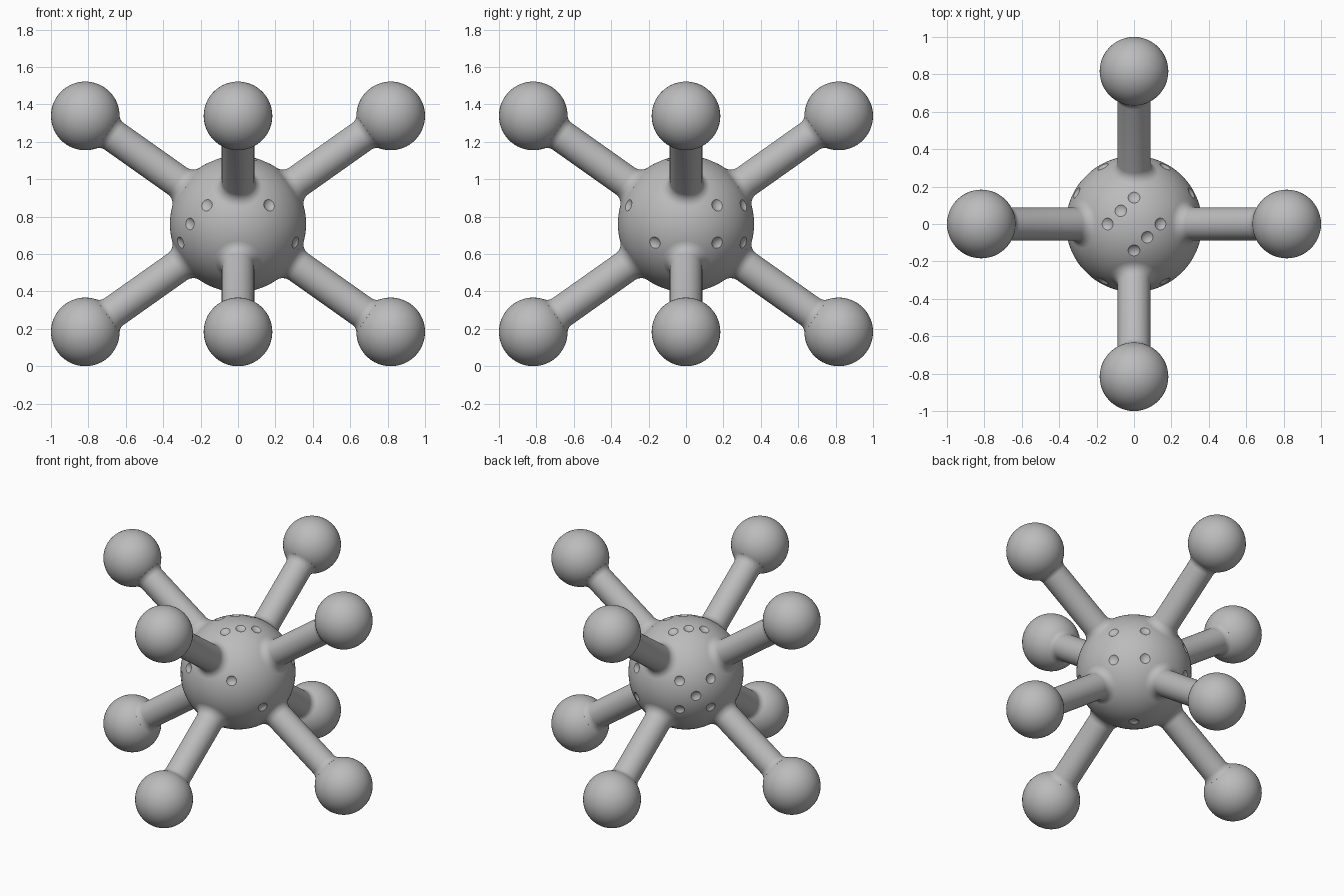
import bpy, bmesh
from math import sqrt, cos, sin, atan2, pi
from mathutils import Vector, Matrix

if "Cube" in bpy.data.objects:
    bpy.data.objects.remove(bpy.data.objects["Cube"], do_unlink=True)

CORE_R, BALL_R, ROD_R = 0.364, 0.1835, 0.0875
CENTRE = Vector((0, 0, 0.761))

grey = bpy.data.materials.new("plain grey")
grey.use_nodes = True
grey.diffuse_color = (0.5, 0.5, 0.5, 1)
grey.node_tree.nodes["Principled BSDF"].inputs["Base Color"].default_value = (0.5, 0.5, 0.5, 1)


def add_object(name, bm):
    mesh = bpy.data.meshes.new(name)
    bm.to_mesh(mesh)
    bm.free()
    mesh.materials.append(grey)
    obj = bpy.data.objects.new(name, mesh)
    bpy.context.collection.objects.link(obj)
    return obj


def smooth(obj):
    bpy.ops.object.select_all(action="DESELECT")
    obj.select_set(True)
    bpy.context.view_layer.objects.active = obj
    bpy.ops.object.shade_smooth_by_angle(angle=pi / 6)


def fillet(sphere_r, f, steps=8):
    """Concave arc blending a sphere into the rod, as (radius, distance)."""
    r = ROD_R + f
    d = sqrt((sphere_r + f) ** 2 - r ** 2)
    start = atan2(-d, -r)
    end = -pi
    return [(r + f * cos(a), d + f * sin(a))
            for a in (start + (end - start) * i / steps for i in range(steps + 1))]


def make_rod(name, direction):
    # Lathed profile: flare at the core, straight rod, flare at the ball
    inner = fillet(CORE_R, 0.06)
    outer = [(r, 1 - d) for r, d in reversed(fillet(BALL_R, 0.05))]
    profile = [(0.1, 0.3)] + inner + outer + [(0.08, 0.9)]
    bm = bmesh.new()
    verts = [bm.verts.new((r, 0, d)) for r, d in profile]
    edges = [bm.edges.new(pair) for pair in zip(verts, verts[1:])]
    bmesh.ops.spin(bm, geom=verts + edges, cent=(0, 0, 0), axis=(0, 0, 1),
                   angle=2 * pi, steps=48, use_merge=True)
    bmesh.ops.remove_doubles(bm, verts=bm.verts, dist=1e-5)
    bmesh.ops.recalc_face_normals(bm, faces=bm.faces)
    turn = direction.to_track_quat("Z", "Y").to_matrix().to_4x4()
    bm.transform(Matrix.Translation(CENTRE) @ turn)
    smooth(add_object(name, bm))


def make_ball(name, position):
    bm = bmesh.new()
    bmesh.ops.create_uvsphere(bm, u_segments=48, v_segments=32, radius=BALL_R,
                              matrix=Matrix.Translation(position))
    smooth(add_object(name, bm))


# Eight arms towards the corners of a cube turned on its edge
for x, y, side in ((1, 0, "left"), (-1, 0, "right"), (0, -1, "front"), (0, 1, "back")):
    for z, level in ((1, "upper"), (-1, "lower")):
        way = Vector((x * sqrt(2), y * sqrt(2), z)).normalized()
        make_rod(f"{level}_{side}_rod", way)
        make_ball(f"{level}_{side}_ball", CENTRE + way)

# Central sphere
bm = bmesh.new()
bmesh.ops.create_icosphere(bm, subdivisions=6, radius=CORE_R,
                           matrix=Matrix.Translation(CENTRE))
core = add_object("core", bm)

# Pip layouts per face: (sideways, upwards) steps as seen from outside
corners = [(-1, -1), (-1, 1), (1, -1), (1, 1)]
diagonal = [(-1, 1), (1, -1)]
UP = Vector((0, 0, 1))
faces = [
    (Vector((0, 0, 1)), Vector((1, 1, 0)), corners + [(0, 1), (0, -1)]),
    (Vector((0, 0, -1)), Vector((1, 1, 0)), [(0, 0)]),
    (Vector((1, -1, 0)), Vector((1, 1, 0)), diagonal),
    (Vector((-1, 1, 0)), Vector((-1, -1, 0)), corners + [(0, 0)]),
    (Vector((-1, -1, 0)), Vector((1, -1, 0)), [(1, 1), (0, 0), (-1, -1)]),
    (Vector((1, 1, 0)), Vector((-1, 1, 0)), corners),
]
PIP_STEP, PIP_R, CUT_R = 0.1, 0.032, 0.05
bm = bmesh.new()
for normal, across, pips in faces:
    normal, across = normal.normalized(), across.normalized()
    upward = normal.cross(across)
    for a, b in pips:
        spot = (across * a + upward * b) * PIP_STEP
        spot += normal * sqrt(CORE_R ** 2 - spot.length_squared)
        reach = sqrt(CORE_R ** 2 - PIP_R ** 2) + sqrt(CUT_R ** 2 - PIP_R ** 2)
        bmesh.ops.create_uvsphere(bm, u_segments=32, v_segments=24, radius=CUT_R,
                                  matrix=Matrix.Translation(CENTRE + spot.normalized() * reach))
cutter = add_object("pip_cutter", bm)
cutter.hide_render = True

# Press the shallow pips into the core
cut = core.modifiers.new("pips", "BOOLEAN")
cut.operation, cut.solver, cut.object = "DIFFERENCE", "EXACT", cutter
bpy.context.view_layer.objects.active = core
bpy.ops.object.modifier_apply(modifier=cut.name)
bpy.data.objects.remove(cutter, do_unlink=True)
smooth(core)
